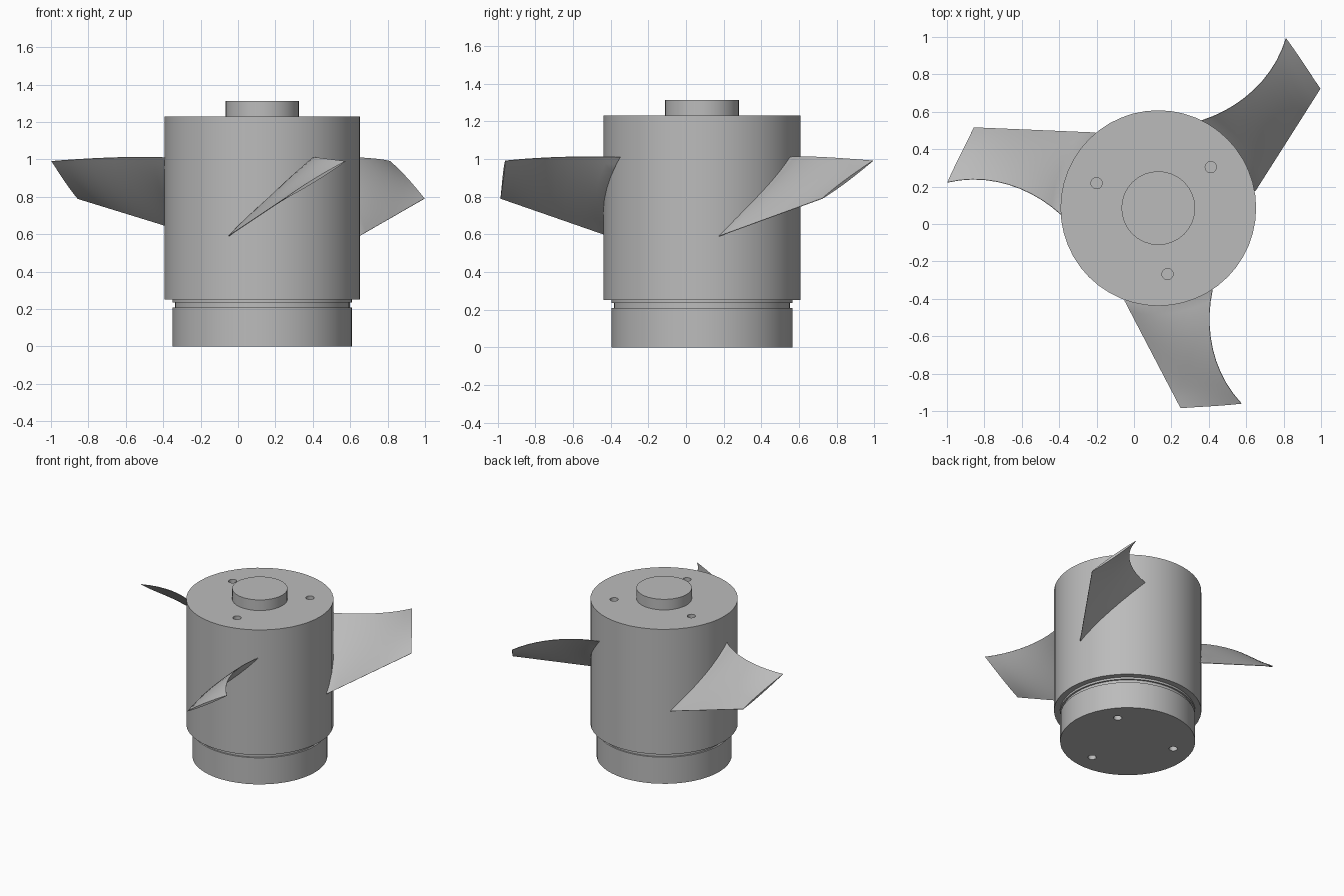
import bpy, bmesh, math
from mathutils import Vector, Matrix

if "Cube" in bpy.data.objects:
    bpy.data.objects.remove(bpy.data.objects["Cube"])

AXIS = Vector((0.13, 0.085, 0))

grey = bpy.data.materials.new("plain grey")
grey.use_nodes = True
colour = (0.5, 0.5, 0.5, 1)
grey.diffuse_color = colour
grey.node_tree.nodes["Principled BSDF"].inputs["Base Color"].default_value = colour


def make_object(name, bm):
    bmesh.ops.recalc_face_normals(bm, faces=bm.faces)
    mesh = bpy.data.meshes.new(name)
    bm.to_mesh(mesh)
    bm.free()
    mesh.materials.append(grey)
    obj = bpy.data.objects.new(name, mesh)
    obj.location = AXIS
    bpy.context.collection.objects.link(obj)
    return obj


def activate(obj):
    bpy.ops.object.select_all(action='DESELECT')
    obj.select_set(True)
    bpy.context.view_layer.objects.active = obj


def smooth(obj):
    activate(obj)
    bpy.ops.object.shade_smooth_by_angle(angle=math.radians(30))


def skin(bm, rings):
    """Join rings of points with quads and cap both ends."""
    rows = [[bm.verts.new(p) for p in ring] for ring in rings]
    n = len(rows[0])
    for a, b in zip(rows, rows[1:]):
        for i in range(n):
            j = (i + 1) % n
            bm.faces.new((a[i], a[j], b[j], b[i]))
    bm.faces.new(rows[0][::-1])
    bm.faces.new(rows[-1])


def lathe(name, profile, sides=48):
    bm = bmesh.new()
    skin(bm, [[(r * math.cos(math.tau * i / sides), r * math.sin(math.tau * i / sides), z)
               for i in range(sides)] for r, z in profile])
    return make_object(name, bm)


def drill(obj, radius, z):
    """Sink three screw holes around the axis into a flat end."""
    bm = bmesh.new()
    for k in range(3):
        a = math.radians(38 + 120 * k)
        spot = Vector((radius * math.cos(a), radius * math.sin(a), z))
        bmesh.ops.create_cone(bm, cap_ends=True, segments=20, radius1=0.03, radius2=0.03,
                              depth=0.2, matrix=Matrix.Translation(spot))
    cutter = make_object("hole_cutter", bm)
    activate(obj)
    cut = obj.modifiers.new("holes", 'BOOLEAN')
    cut.operation, cut.solver, cut.object = 'DIFFERENCE', 'EXACT', cutter
    bpy.ops.object.modifier_apply(modifier=cut.name)
    bpy.data.objects.remove(cutter)


# Rotating drum, with the grooved base below and the boss on top
drum = lathe("drum", [(0.523, 0.25), (0.523, 1.23)])
drill(drum, 0.356, 1.23)
base = lathe("base", [(0.48, 0), (0.48, 0.208), (0.468, 0.208), (0.468, 0.234),
                      (0.48, 0.234), (0.48, 0.255)])
drill(base, 0.34, 0)
boss = lathe("boss", [(0.197, 1.22), (0.197, 1.313)], 32)
for part in (drum, base, boss):
    smooth(part)


# Blade edges, from root to tip
LEADING = [Vector(p) for p in ((0.29, -0.435, 1.01), (0.275, -0.65, 1.012),
                               (0.325, -0.86, 1.005), (0.445, -1.045, 0.99))]
TRAILING = [Vector(p) for p in ((-0.18, -0.495, 0.59), (0.12, -1.07, 0.79))]
SPAN, CHORD = 10, 12


def leading(t):
    """Smooth curve through the four leading edge points."""
    total = Vector()
    for i, p in enumerate(LEADING):
        w = 1
        for j in range(4):
            if j != i:
                w *= (3 * t - j) / (i - j)
        total += w * p
    return total


def surface(t, u):
    """Helical at the root, straight at the tip."""
    a, b = TRAILING[0].lerp(TRAILING[1], t), leading(t)
    straight = a.lerp(b, u)
    ang_a, ang_b = math.atan2(a.y, a.x), math.atan2(b.y, b.x)
    ang = ang_a + (ang_b - ang_a) * u
    r = a.xy.length + (b.xy.length - a.xy.length) * u
    helix = Vector((r * math.cos(ang), r * math.sin(ang), straight.z))
    return helix.lerp(straight, t)


def section(t):
    upper, lower = [], []
    e = 0.001
    for i in range(CHORD + 1):
        u = i / CHORD
        p = surface(t, u)
        du = surface(t, u + e) - surface(t, u - e)
        dt = surface(t + e, u) - surface(t - e, u)
        normal = du.cross(dt).normalized()
        half = (0.014 - 0.007 * t) * 4 * u * (1 - u) + 0.0015
        upper.append(p + normal * half)
        lower.append(p - normal * half)
    return upper + lower[::-1]


def blade(name, turn):
    rings = [section(i / SPAN) for i in range(SPAN + 1)]
    # Sink the root into the drum
    rings.insert(0, [Vector((p.x * 0.92, p.y * 0.92, p.z)) for p in rings[0]])
    bm = bmesh.new()
    skin(bm, rings)
    bmesh.ops.rotate(bm, verts=bm.verts, matrix=Matrix.Rotation(turn, 3, 'Z'))
    smooth(make_object(name, bm))


for k, side in enumerate(("front", "left", "right")):
    blade(side + "_blade", k * math.tau / 3)
